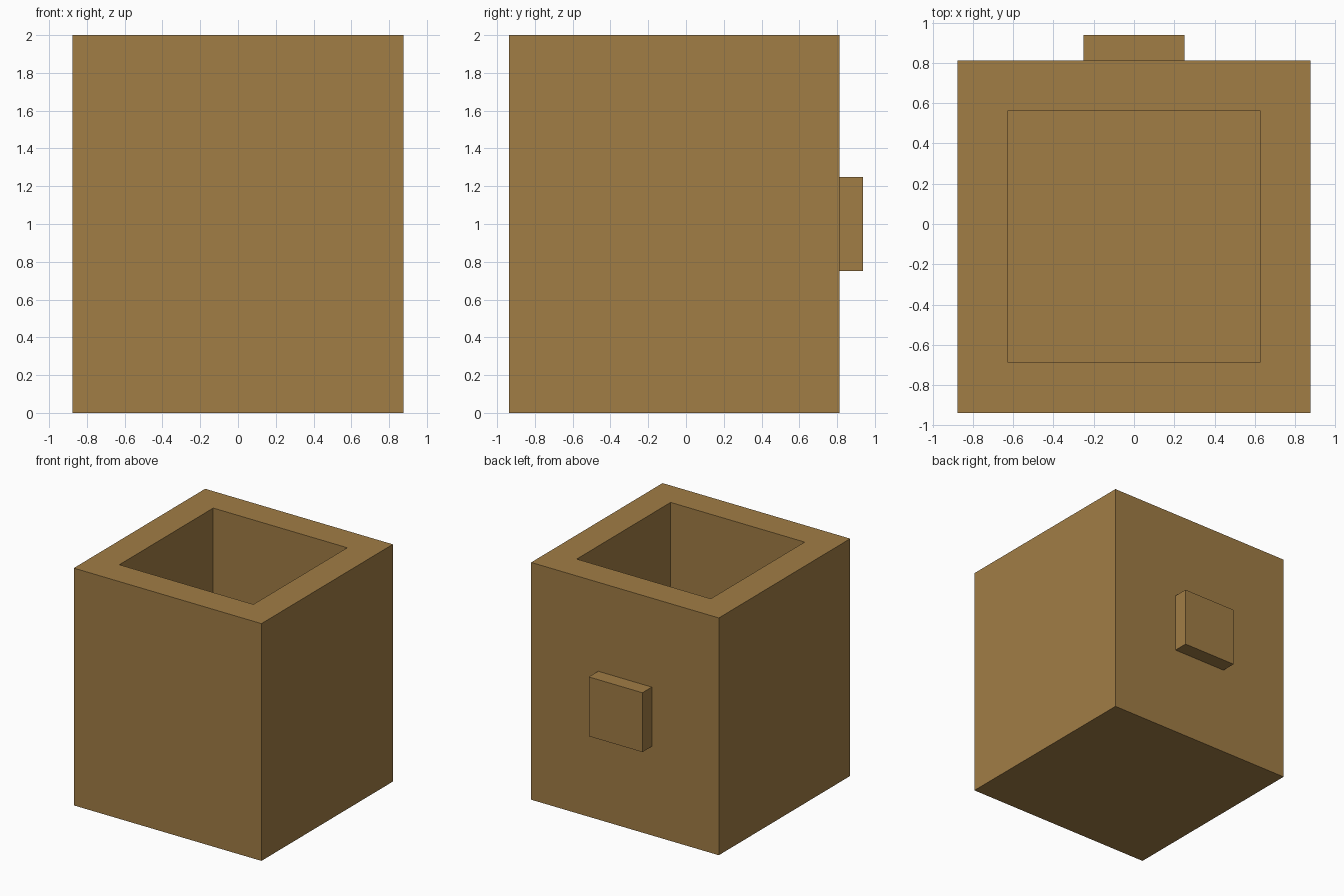
import bpy
import bmesh
from mathutils import Matrix, Vector

cube = bpy.data.objects.get("Cube")
if cube:
    bpy.data.objects.remove(cube, do_unlink=True)

WALL = 0.25

wood = bpy.data.materials.new("warm_brown")
wood.use_nodes = True
colour = (0.355, 0.205, 0.06, 1)
wood.diffuse_color = colour
wood.node_tree.nodes["Principled BSDF"].inputs["Base Color"].default_value = colour


def box(bm, low, high):
    low, high = Vector(low), Vector(high)
    matrix = Matrix.Translation((low + high) / 2) @ Matrix.Diagonal((*(high - low), 1))
    bmesh.ops.create_cube(bm, size=1, matrix=matrix)
    bm.normal_update()


def finish(bm, name):
    mesh = bpy.data.meshes.new(name)
    bm.to_mesh(mesh)
    bm.free()
    mesh.materials.append(wood)
    bpy.context.collection.objects.link(bpy.data.objects.new(name, mesh))


# Open-topped container: inset the top face and push it down to the floor
bm = bmesh.new()
box(bm, (-0.875, -0.9375, 0), (0.875, 0.8125, 2))
top = [f for f in bm.faces if f.normal.z > 0.9]
bmesh.ops.inset_individual(bm, faces=top, thickness=WALL, use_even_offset=True)
floor = bmesh.ops.extrude_discrete_faces(bm, faces=top)["faces"][0]
bmesh.ops.translate(bm, verts=floor.verts, vec=(0, 0, WALL - 2))
finish(bm, "container")

# Square block on the back wall
bm = bmesh.new()
box(bm, (-0.25, 0.8125, 0.75), (0.25, 0.9375, 1.25))
finish(bm, "back_block")
